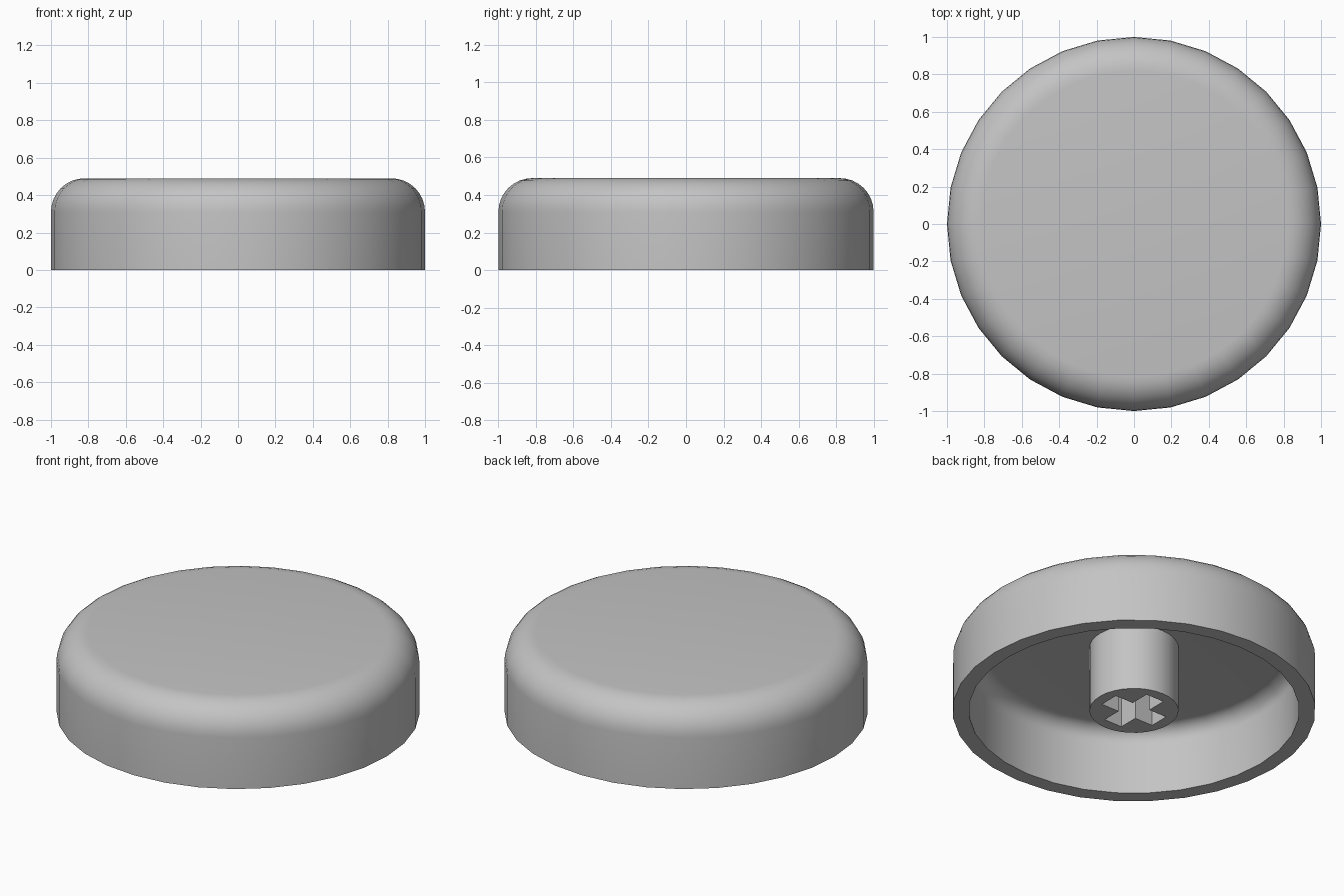
import bpy, bmesh, math
from mathutils import Matrix

cube = bpy.data.objects.get("Cube")
if cube:
    bpy.data.objects.remove(cube)

SIDES = 32
HEIGHT, WALL, FILLET = 0.49, 0.09, 0.18
STEM_RADIUS, SLOT_LENGTH, SLOT_WIDTH, SLOT_DEPTH = 0.245, 0.36, 0.12, 0.38

grey = bpy.data.materials.new("plain grey")
grey.use_nodes = True
grey.diffuse_color = (0.55, 0.55, 0.55, 1)
grey.node_tree.nodes["Principled BSDF"].inputs["Base Color"].default_value = (0.55, 0.55, 0.55, 1)


def add_object(name, bm):
    bmesh.ops.recalc_face_normals(bm, faces=bm.faces)
    mesh = bpy.data.meshes.new(name)
    bm.to_mesh(mesh)
    bm.free()
    obj = bpy.data.objects.new(name, mesh)
    bpy.context.collection.objects.link(obj)
    mesh.materials.append(grey)
    return obj


def activate(obj):
    bpy.ops.object.select_all(action='DESELECT')
    obj.select_set(True)
    bpy.context.view_layer.objects.active = obj


def arc(radius, steps=8):
    """Quarter round from the side wall up to the flat top."""
    cx, cz = 1 - FILLET, HEIGHT - FILLET
    angles = [math.pi / 2 * i / steps for i in range(steps + 1)]
    return [(cx + radius * math.cos(a), cz + radius * math.sin(a)) for a in angles]


# Hollow cap: one wall profile turned around the axis
outer = [(1, 0)] + arc(FILLET) + [(0, HEIGHT)]
inner = [(0, HEIGHT - WALL)] + arc(FILLET - WALL)[::-1] + [(1 - WALL, 0)]
profile = outer + inner
bm = bmesh.new()
verts = [bm.verts.new((r, 0, z)) for r, z in profile]
# The loop stays open on the axis, between the top and the ceiling
pairs = [(a, b) for a, b in zip(verts, verts[1:] + verts[:1]) if a.co.x + b.co.x > 0]
edges = [bm.edges.new(pair) for pair in pairs]
bmesh.ops.spin(bm, geom=verts + edges, cent=(0, 0, 0), axis=(0, 0, 1),
               angle=math.tau, steps=SIDES)
bmesh.ops.remove_doubles(bm, verts=bm.verts, dist=0.0005)
cap = add_object("cap", bm)

# Round stem, ending just inside the ceiling
stem_height = HEIGHT - WALL + 0.01
bm = bmesh.new()
bmesh.ops.create_cone(bm, cap_ends=True, segments=SIDES, radius1=STEM_RADIUS,
                      radius2=STEM_RADIUS, depth=stem_height,
                      matrix=Matrix.Translation((0, 0, stem_height / 2)))
stem = add_object("stem", bm)

# Cross socket cut up into the stem
for size in ((SLOT_LENGTH, SLOT_WIDTH), (SLOT_WIDTH, SLOT_LENGTH)):
    bm = bmesh.new()
    bmesh.ops.create_cube(bm, size=1, matrix=Matrix.Diagonal((*size, 2 * SLOT_DEPTH, 1)))
    cutter = add_object("slot_cutter", bm)
    cutter.hide_render = True
    cut = stem.modifiers.new("slot", 'BOOLEAN')
    cut.operation, cut.solver, cut.object = 'DIFFERENCE', 'EXACT', cutter
    activate(stem)
    bpy.ops.object.modifier_apply(modifier=cut.name)
    bpy.data.objects.remove(cutter)

for obj in (cap, stem):
    activate(obj)
    bpy.ops.object.shade_smooth_by_angle(angle=math.radians(30))
